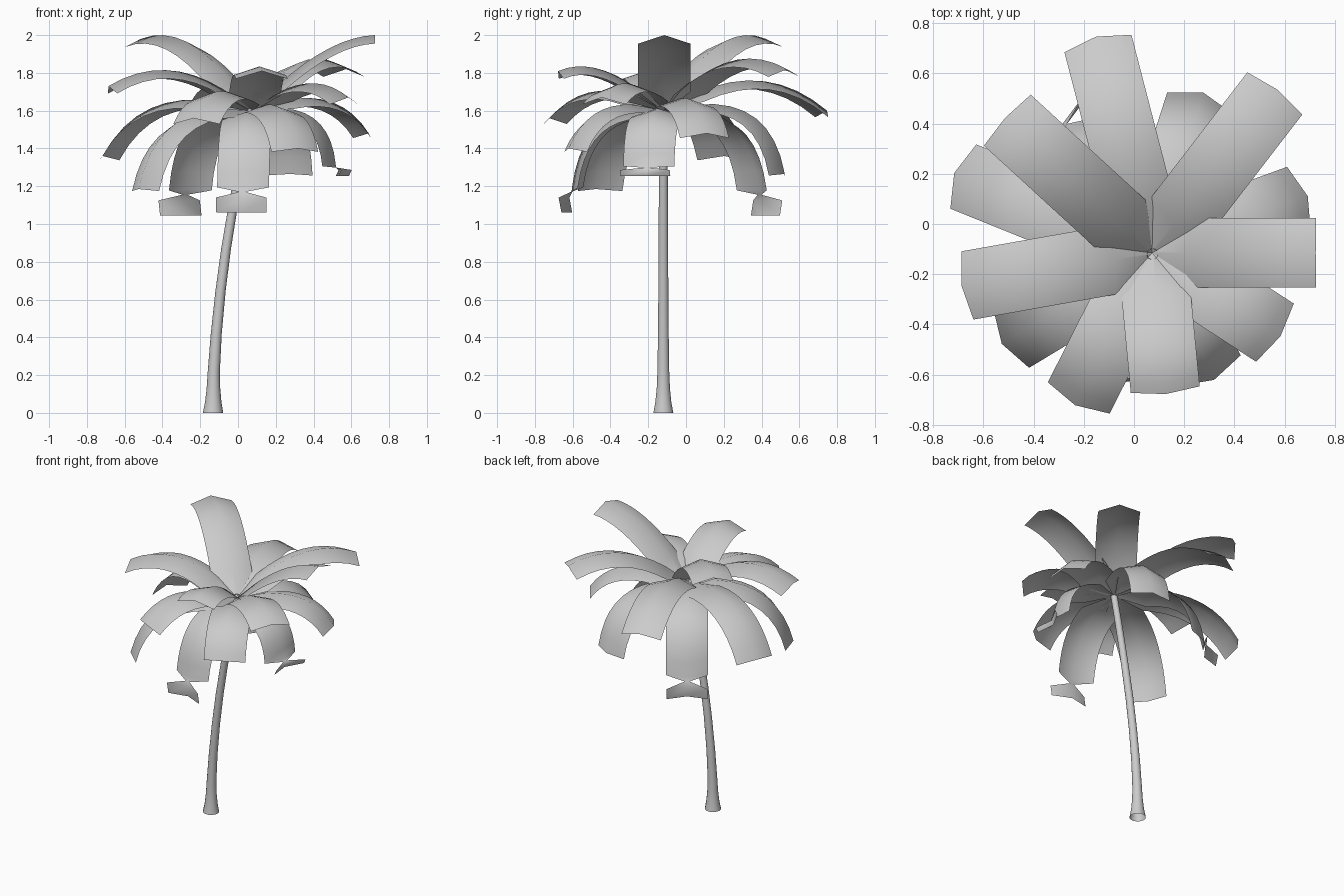
import bpy, bmesh
from math import sin, cos, pi, radians
from mathutils import Vector

cube = bpy.data.objects.get("Cube")
if cube:
    bpy.data.objects.remove(cube)

grey = bpy.data.materials.new("plain_grey")
grey.use_nodes = True
grey.diffuse_color = (0.6, 0.6, 0.6, 1)
grey.node_tree.nodes["Principled BSDF"].inputs["Base Color"].default_value = (0.6, 0.6, 0.6, 1)

CROWN = Vector((0.072, -0.115, 1.6))
UP = Vector((0, 0, 1))
HALF = 0.138      # half width of a frond
CREASE = 0.045    # how far the edges fold below the midrib


def finish(name, bm):
    mesh = bpy.data.meshes.new(name)
    bm.to_mesh(mesh)
    bm.free()
    mesh.materials.append(grey)
    mesh.polygons.foreach_set("use_smooth", [True] * len(mesh.polygons))
    obj = bpy.data.objects.new(name, mesh)
    bpy.context.collection.objects.link(obj)


def bridge(bm, rows, closed=False):
    for a, b in zip(rows, rows[1:]):
        n = len(a)
        for i in range(n if closed else n - 1):
            j = (i + 1) % n
            bm.faces.new((a[i], a[j], b[j], b[i]))


# Trunk: open tube with a flared foot and a slim leaning stem
def build_trunk(stations, sides=14):
    bm = bmesh.new()
    rings = []
    for z, x, r in stations:
        rings.append([bm.verts.new((x + r * cos(2 * pi * i / sides),
                                    -0.12 + r * sin(2 * pi * i / sides), z))
                      for i in range(sides)])
    bridge(bm, rings, closed=True)
    finish("trunk", bm)


build_trunk([(0, -0.132, 0.054), (0.06, -0.131, 0.043), (0.13, -0.13, 0.036),
             (0.22, -0.128, 0.032), (0.42, -0.115, 0.029), (0.65, -0.092, 0.027),
             (0.87, -0.063, 0.026), (1.07, -0.03, 0.025), (1.25, 0.002, 0.024),
             (1.45, 0.04, 0.023), (1.62, 0.074, 0.022)])


# Frond: folded strip along an arc, optionally with a flipped, pinched tip
def build_frond(name, angle, control, tip, kink=0.0, steps=9):
    a = radians(angle)
    out = Vector((cos(a), sin(a), 0))
    side = Vector((-sin(a), cos(a), 0))
    p1, p2 = Vector(control), Vector(tip)
    p1.y -= CROWN.z
    p2.y -= CROWN.z
    start = 0.1 / p1.length     # where the frond reaches full width
    bm = bmesh.new()
    rows = []

    def add_row(p, normal, width, fold):
        centre = CROWN + out * p.x + UP * p.y
        n = out * normal.x + UP * normal.y
        rows.append([bm.verts.new(centre + side * (s * width) - n * (fold * abs(s)))
                     for s in (1, 0, -1)])

    for i in range(steps + 1):
        t = start + (1 - start) * (i - 1) / (steps - 1) if i else 0
        p = p1 * (2 * t * (1 - t)) + p2 * t * t
        d = (p1 * (1 - t) + (p2 - p1) * t).normalized()
        full = 1 if i else 0.06
        add_row(p, Vector((-d.y, d.x)), HALF * full, CREASE * full)
    if kink:
        for dx, dz, full in ((0.0, -0.03, 0.12), (0.015, -0.06, 0.97), (0.0, -0.14, 0.97)):
            add_row(p2 + Vector((dx, dz * kink)), Vector((1, 0)), HALF * full, -CREASE * full)
    bridge(bm, rows)
    finish(name, bm)


# Name, heading in degrees, arc control (reach, height), tip (reach, height)
upper = [
    ("east_top", 0, (0.37, 1.99), (0.652, 2.0)),
    ("northeast_top", 52.4, (0.42, 2.0), (0.82, 1.82)),
    ("north_top", 104.5, (0.5, 1.92), (0.89, 1.6)),
    ("northwest_top", 137.5, (0.42, 2.09), (0.795, 1.98)),
    ("west_top", 190, (0.4, 1.95), (0.77, 1.73)),
    ("south_top", 275.5, (0.33, 1.91), (0.565, 1.81)),
]
lower = [
    ("east_mid", 20, (0.46, 1.78), (0.66, 1.48)),
    ("north_low", 72.2, (0.58, 1.75), (0.67, 1.265)),
    ("west_mid", 158, (0.6, 1.79), (0.85, 1.36)),
    ("southwest_low", 211.2, (0.58, 1.68), (0.7, 1.185)),
    ("southwest_mid", 243.2, (0.42, 1.83), (0.68, 1.56)),
    ("south_low", 296, (0.42, 1.72), (0.563, 1.4)),
    ("southeast_mid", 327, (0.36, 1.85), (0.61, 1.67)),
]
hanging = [
    ("south_hanging", 264.2, (0.43, 1.65), (0.49, 1.2), 1.0),
    ("northwest_hanging", 125, (0.53, 1.69), (0.61, 1.185), 1.0),
    ("east_hanging", 348.5, (0.42, 1.68), (0.455, 1.31), 0.4),
]
for spec in upper + lower + hanging:
    build_frond("frond_" + spec[0], *spec[1:])
